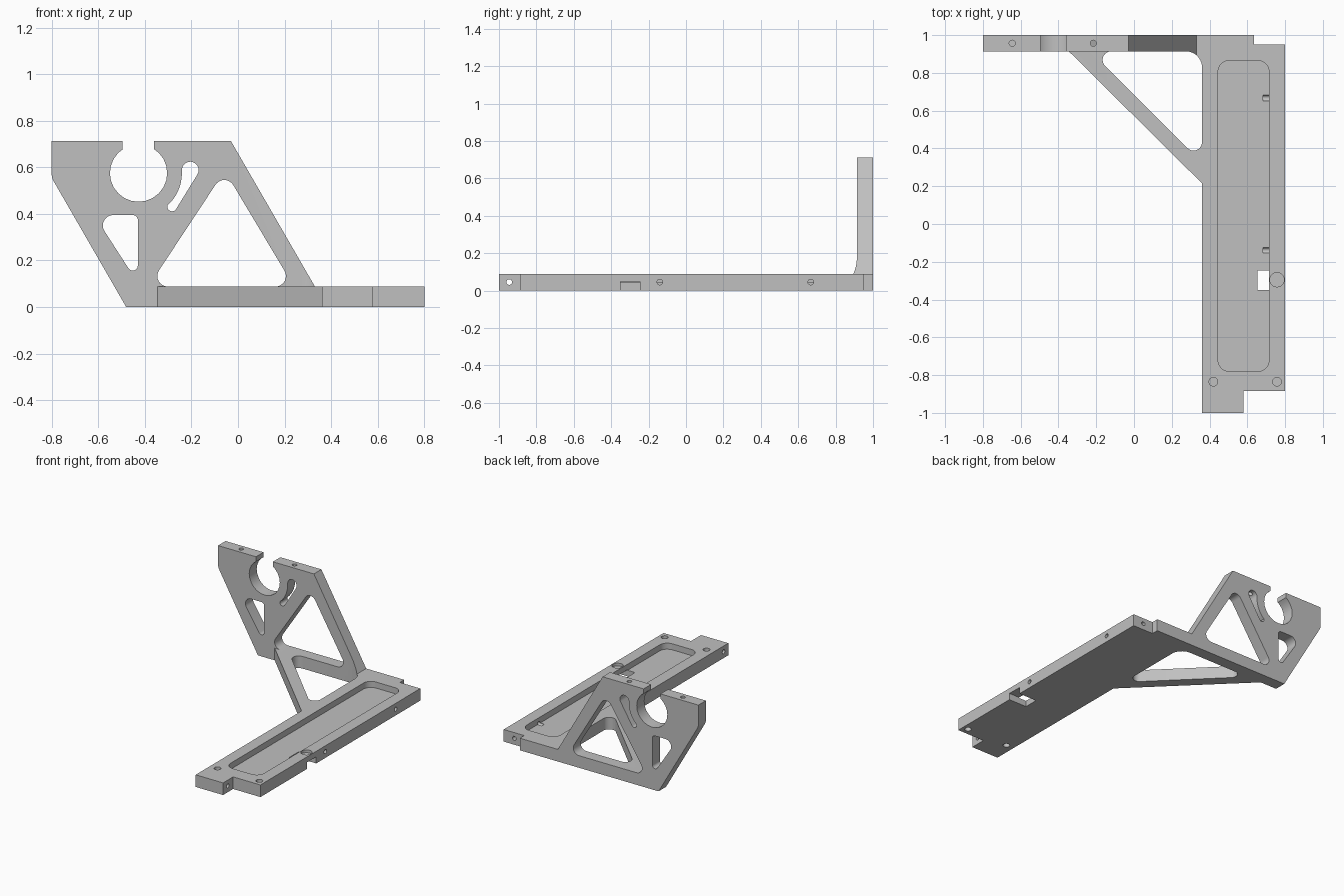
import bpy, bmesh
from math import radians, cos, sin, tan
from mathutils import Vector

cube = bpy.data.objects.get("Cube")
if cube:
    bpy.data.objects.remove(cube, do_unlink=True)

THICK = 0.088      # slab thickness
FACE = 0.914       # front face of the upright

metal = bpy.data.materials.new("light grey metal")
metal.use_nodes = True
GREY = (0.53, 0.53, 0.53, 1)
metal.diffuse_color = GREY
metal.node_tree.nodes["Principled BSDF"].inputs["Base Color"].default_value = GREY


def arc(cx, cy, r, start, end, steps=12):
    angles = [radians(start + (end - start) * i / steps) for i in range(steps + 1)]
    return [(cx + r * cos(a), cy + r * sin(a)) for a in angles]


def rounded(corners):
    """Polygon from (x, y, radius) corners, each filleted with a tangent arc."""
    pts = []
    for i, (x, y, r) in enumerate(corners):
        p = Vector((x, y))
        if r == 0:
            pts.append((x, y))
            continue
        a = (Vector(corners[i - 1][:2]) - p).normalized()
        b = (Vector(corners[(i + 1) % len(corners)][:2]) - p).normalized()
        half = a.angle(b) / 2
        centre = p + (a + b).normalized() * (r / sin(half))
        start = p + a * (r / tan(half)) - centre
        end = p + b * (r / tan(half)) - centre
        sweep = start.angle_signed(end)
        for k in range(11):
            t = -sweep * k / 10
            pts.append((centre.x + start.x * cos(t) - start.y * sin(t),
                        centre.y + start.x * sin(t) + start.y * cos(t)))
    return pts


def rect(x0, y0, x1, y1, r=0):
    return rounded([(x0, y0, r), (x1, y0, r), (x1, y1, r), (x0, y1, r)])


def prism(name, pts, axis, lo, hi):
    """Extrude a flat outline along one axis from lo to hi."""
    place = {"x": lambda u, v, w: (w, u, v),
             "y": lambda u, v, w: (u, w, v),
             "z": lambda u, v, w: (u, v, w)}[axis]
    bm = bmesh.new()
    low = [bm.verts.new(place(u, v, lo)) for u, v in pts]
    high = [bm.verts.new(place(u, v, hi)) for u, v in pts]
    bm.faces.new(low)
    bm.faces.new(high)
    for i in range(len(pts)):
        bm.faces.new((low[i - 1], low[i], high[i], high[i - 1]))
    bmesh.ops.recalc_face_normals(bm, faces=bm.faces)
    mesh = bpy.data.meshes.new(name)
    bm.to_mesh(mesh)
    bm.free()
    mesh.materials.append(metal)
    obj = bpy.data.objects.new(name, mesh)
    bpy.context.collection.objects.link(obj)
    return obj


def combine(target, tool, operation="DIFFERENCE"):
    """Apply one boolean and discard the tool."""
    mod = target.modifiers.new("cut", "BOOLEAN")
    mod.operation, mod.solver, mod.object = operation, "EXACT", tool
    bpy.context.view_layer.update()
    deps = bpy.context.evaluated_depsgraph_get()
    mesh = bpy.data.meshes.new_from_object(target.evaluated_get(deps))
    target.modifiers.clear()
    target.data = mesh
    bpy.data.objects.remove(tool, do_unlink=True)


def cut(target, pts, axis, lo, hi):
    combine(target, prism("cutter", pts, axis, lo, hi))


def drill(target, u, v, r, axis, lo, hi):
    cut(target, arc(u, v, r, 0, 345, 23), axis, lo, hi)


# Flat slab: long base plate with its diagonal brace
bracket = prism("bracket", [
    (0.36, -1), (0.58, -1), (0.58, -0.885), (0.8, -0.885), (0.8, 0.95),
    (0.635, 0.95), (0.635, 1), (-0.345, 1), (-0.345, FACE), (0.36, 0.215)],
    "z", 0, THICK)
cut(bracket, rounded([(-0.23, FACE, 0.045), (0.36, 0.325, 0.045), (0.36, FACE, 0.085)]),
    "z", -0.1, 0.2)

# Upright plate with an open round clamp seat
upright = prism("upright", rounded([
    (-0.8, 0.712, 0), (-0.8, 0.555, 0.06), (-0.48, 0, 0), (0.381, 0, 0),
    (-0.03, 0.712, 0)]), "y", FACE, 1)
drill(upright, -0.427, 0.575, 0.123, "y", 0.8, 1.1)
cut(upright, rect(-0.495, 0.62, -0.36, 0.8), "y", 0.8, 1.1)

# Weight saving windows: large triangle, small triangle, curved slot
cut(upright, rounded([(-0.057, 0.585, 0.045), (-0.385, THICK, 0.045), (0.24, THICK, 0.045)]),
    "y", 0.8, 1.1)
cut(upright, rounded([(-0.618, 0.395, 0.045), (-0.43, 0.104, 0.022), (-0.43, 0.395, 0.022)]),
    "y", 0.8, 1.1)
slot = (arc(-0.427, 0.575, 0.186, -46, 0) + arc(-0.205, 0.588, 0.036, 175, -33)
        + arc(-0.283, 0.431, 0.02, -33, -200))
cut(upright, slot, "y", 0.8, 1.1)

# Screw holes in the top edge of the upright
for x in (-0.645, -0.215):
    drill(upright, x, 0.957, 0.016, "z", 0.6, 0.8)

# Corner fillet column, trimmed by the sloping edge of the upright
fillet = prism("fillet", arc(0.275, 0.829, 0.085, 0, 90) + [(0.275, 0.95), (0.36, 0.95)],
               "z", 0.04, 0.4)
cut(fillet, [(0.381, 0), (0.6, 0), (0.6, 0.712), (-0.03, 0.712)], "y", 0.7, 1.1)

combine(bracket, upright, "UNION")
combine(bracket, fillet, "UNION")

# Long pocket in the base
cut(bracket, rect(0.445, -0.78, 0.715, 0.865, 0.06), "z", 0.044, 0.085 + 0.1)
# Cable notch under the side edge, breaking through into the pocket
cut(bracket, rect(0.655, -0.35, 0.9, -0.245), "z", -0.1, 0.048)
# Shallow round recess above the notch
drill(bracket, 0.757, -0.295, 0.038, "z", 0.068, 0.2)

# Blind holes at the front end, from above and below
for x in (0.42, 0.757):
    drill(bracket, x, -0.835, 0.023, "z", 0.06, 0.2)
    drill(bracket, x, -0.835, 0.023, "z", -0.1, 0.03)

# Side screw holes, the through hole in the front tab, the rear notch hole
for y in (-0.14, 0.667):
    drill(bracket, y, 0.046, 0.015, "x", 0.682, 0.9)
drill(bracket, -0.945, 0.046, 0.015, "x", 0.2, 0.7)
drill(bracket, 0.715, 0.046, 0.015, "y", 0.89, 1.1)

# Smooth the curved walls, keep the machined edges sharp
bpy.ops.object.select_all(action="DESELECT")
bracket.select_set(True)
bpy.context.view_layer.objects.active = bracket
bpy.ops.object.shade_smooth_by_angle(angle=radians(30))
